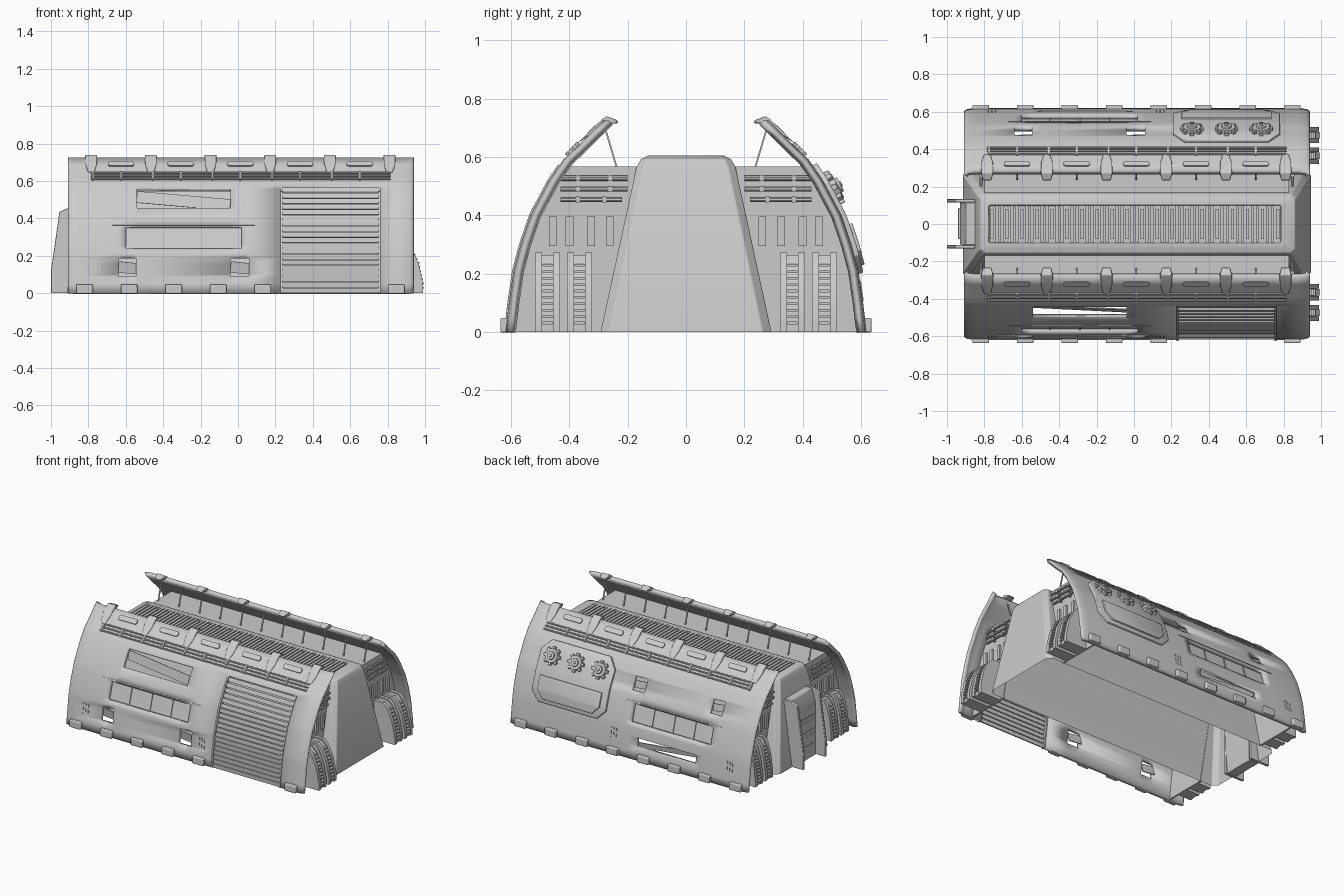
import bpy, bmesh, math
from mathutils import Matrix, Vector

if "Cube" in bpy.data.objects:
    bpy.data.objects.remove(bpy.data.objects["Cube"])

grey = bpy.data.materials.new("plain grey")
grey.use_nodes = True
grey.diffuse_color = (0.6, 0.6, 0.6, 1)
grey.node_tree.nodes["Principled BSDF"].inputs["Base Color"].default_value = (0.6, 0.6, 0.6, 1)

SIDES = ((-1, "front"), (1, "back"))
X0, X1 = -0.91, 0.94            # shell ends
W0, W1 = -0.80, 0.83            # bulkheads
PROFILE = [(0, .62), (.1, .608), (.21, .592), (.3, .568), (.4, .534), (.52, .47),
           (.59, .422), (.647, .363), (.725, .285)]
CLIPS = [-.785 + .319 * i for i in range(6)]


def shell_y(z):
    for (z0, y0), (z1, y1) in zip(PROFILE, PROFILE[1:]):
        if z <= z1:
            return y0 + (y1 - y0) * (z - z0) / (z1 - z0)
    return PROFILE[-1][1]


def normal(z):
    a, b = max(z - .03, 0), min(z + .03, .72)
    return Vector((1, -(shell_y(b) - shell_y(a)) / (b - a))).normalized()


def shell_point(s, x, z, off=0):
    n = normal(z)
    return Vector((x, s * (shell_y(z) + n.x * off), max(0, z + n.y * off)))


def frame(s, x, z, off=0):
    """Local axes on the shell: along, up the curve, outward."""
    n = normal(z)
    m = Matrix(((-s, 0, 0), (0, -s * n.y, s * n.x), (0, n.x, n.y))).to_4x4()
    m.translation = shell_point(s, x, z, off)
    return m


def box(bm, size, loc=(0, 0, 0), m=Matrix()):
    bmesh.ops.create_cube(bm, size=1, matrix=m @ Matrix.Translation(loc) @ Matrix.Diagonal((*size, 1)))


def span(bm, x, y, z):
    box(bm, (x[1] - x[0], y[1] - y[0], z[1] - z[0]), (sum(x) / 2, sum(y) / 2, sum(z) / 2))


def cyl(bm, r1, r2, depth, m=Matrix(), n=20):
    bmesh.ops.create_cone(bm, cap_ends=True, segments=n, radius1=r1, radius2=r2, depth=depth, matrix=m)


def prism(bm, pts, a, b, put):
    """Closed prism; put(u, v, w) places outline point u, v at depth w."""
    lo, hi = ([bm.verts.new(put(u, v, w)) for u, v in pts] for w in (a, b))
    fs = [bm.faces.new(lo), bm.faces.new(hi[::-1])]
    for i in range(len(pts)):
        j = (i + 1) % len(pts)
        fs.append(bm.faces.new((lo[i], hi[i], hi[j], lo[j])))
    bmesh.ops.recalc_face_normals(bm, faces=fs)


def finish(bm, name, bevel=0, solid=0):
    me = bpy.data.meshes.new(name)
    bm.to_mesh(me)
    bm.free()
    me.materials.append(grey)
    ob = bpy.data.objects.new(name, me)
    bpy.context.collection.objects.link(ob)
    if solid:
        mod = ob.modifiers.new("thickness", 'SOLIDIFY')
        mod.thickness, mod.offset = solid, -1
    if bevel:
        mod = ob.modifiers.new("bevel", 'BEVEL')
        mod.width, mod.segments = bevel, 2
    for o in bpy.context.selected_objects:
        o.select_set(False)
    bpy.context.view_layer.objects.active = ob
    ob.select_set(True)
    bpy.ops.object.shade_smooth_by_angle(angle=math.radians(32))


def sheet(bm, s, xs_at, zs, off=0, pull=lambda x: 0, holes=()):
    """Curved sheet following the shell, with rectangular holes left out."""
    rows = [[bm.verts.new(shell_point(s, x, z, off) - Vector((0, s * pull(x), 0))) for x in xs_at(z)] for z in zs]
    for j in range(len(zs) - 1):
        xs, zc = xs_at(zs[j]), (zs[j] + zs[j + 1]) / 2
        for i in range(len(xs) - 1):
            xc = (xs[i] + xs[i + 1]) / 2
            if any(a < xc < b and c < zc < d for a, b, c, d in holes):
                continue
            q = [rows[j][i], rows[j][i + 1], rows[j + 1][i + 1], rows[j + 1][i]]
            bm.faces.new(q if s < 0 else q[::-1])
    bmesh.ops.delete(bm, geom=[v for v in bm.verts if not v.link_faces], context='VERTS')


def end_round(x):
    d = min(x - X0, X1 - x)
    return .02 * (1 - math.sqrt(max(0, 1 - (1 - d / .06) ** 2))) if d < .06 else 0


# Curved shells with their openings
WINDOW = (-.6, .02, .24, .355)
HOLES = {-1: [(.23, .76, 0, .57), WINDOW, (-.54, -.04, .455, .56),
              (-.64, -.545, .09, .19), (-.04, .06, .09, .19)],
         1: [WINDOW, (-.5, -.04, .09, .15), (-.64, -.545, .43, .51), (-.04, .06, .43, .51)]}
for s, side in SIDES:
    xs = {X0, X0 + .006, X0 + .02, X0 + .06, X1 - .06, X1 - .02, X1 - .006, X1}
    zs = {p[0] for p in PROFILE} | {.05, .155, .255, .35, .46, .555, .62, .685}
    for a, b, c, d in HOLES[s]:
        xs |= {a, b}
        zs |= {c, d}
    xs = sorted(xs)
    bm = bmesh.new()
    sheet(bm, s, lambda z: xs, sorted(zs), 0, end_round, HOLES[s])
    finish(bm, side + "_shell", solid=.028)

    # Clips along the top edge, hooked over the rim
    bm = bmesh.new()
    hook = [(.375, .645), (.33, .69), (.288, .73), (.272, .74), (.235, .726), (.233, .716), (.272, .714)]
    for x in CLIPS:
        taper = lambda y, z, w: (x + w * (.55 if z < .66 else .7 if y < .25 else 1), s * y, z)
        prism(bm, hook, -.032, .032, taper)
    finish(bm, side + "_rim_clips", .003)

    # Rounded plates between the clips
    bm = bmesh.new()
    pill = [(-.07, -.008), (-.062, -.017), (.062, -.017), (.07, -.008),
            (.07, .008), (.062, .017), (-.062, .017), (-.07, .008)]
    for a, b in zip(CLIPS, CLIPS[1:]):
        m = frame(s, (a + b) / 2, .69)
        prism(bm, pill, -.004, .008, lambda u, v, w: m @ Vector((u, v, w)))
    finish(bm, side + "_rim_plates")

    # Long pipes with ties
    bm = bmesh.new()
    for z in (.608, .624, .64):
        cyl(bm, .006, .006, 1.6, frame(s, .015, z, .006) @ Matrix.Rotation(math.pi / 2, 4, 'Y'), 8)
    for a, b in zip(CLIPS, CLIPS[1:]):
        for x in (a + .01, (a + b) / 2):
            box(bm, (.012, .06, .014), m=frame(s, x, .624, .004))
    finish(bm, side + "_shell_pipes")

    # Base clips
    bm = bmesh.new()
    for i in range(8):
        x = -.82 + .238 * i
        if s > 0 or i not in (5, 6):
            box(bm, (.088, .045, .05), (x, s * .615, .0225))
    finish(bm, side + "_base_clips", .006)

    # Window panel, bars, brow line and angled slot plates
    bm = bmesh.new()
    box(bm, (.64, .13, .008), m=frame(s, -.29, .295, -.03))
    for x in (-.45, -.29, -.13):
        box(bm, (.006, .12, .008), m=frame(s, x, .295, -.024))
    box(bm, (.76, .006, .008), m=frame(s, -.29, .365))
    for h in HOLES[s]:
        if h != WINDOW and h[1] - h[0] < .52:
            x, z = (h[0] + h[1]) / 2, (h[2] + h[3]) / 2
            tilt = Matrix.Rotation(-s * -.1, 4, 'Z') @ Matrix.Rotation(.3, 4, 'X')
            box(bm, (h[1] - h[0], (h[3] - h[2]) * .6, .006), m=frame(s, x, z, -.03) @ tilt)
    for x in (-.78, -.76, -.74, .12, .14, .16):
        box(bm, (.007, .07, .006), m=frame(s, x, .14))
    finish(bm, side + "_opening_trim")

    # Struts carrying the rim
    bm = bmesh.new()
    prof = [(.272, .69), (.278, .69), (.241, .565), (.235, .565)]
    for i in range(11):
        x = CLIPS[0] + .1595 * i
        prism(bm, prof, x - .004, x + .004, lambda y, z, w: (w, s * y, z))
    finish(bm, side + "_rim_struts")

    # Walkway deck between hull and shell
    bm = bmesh.new()
    edge = shell_y(.567) - .02
    span(bm, (W0, W1), sorted((s * .165, s * edge)), (.559, .567))
    finish(bm, side + "_deck")

# Louvred shutter on the front
bm = bmesh.new()
for i in range(19):
    box(bm, (.53, .028, .008), m=frame(-1, .495, .015 + .03 * i, -.006) @ Matrix.Rotation(.18, 4, 'X'))
for x in (.233, .757):
    for i in range(19):
        box(bm, (.01, .034, .03), m=frame(-1, x, .017 + .03 * i, -.01))
finish(bm, "shutter_slats")

# Instrument panel on the back, with a raised lower plate
for name, x, z, cut, off in (("panel", (.21, .78), (.2, .57), .06, .016),
                             ("panel_plate", (.255, .735), (.225, .365), .05, .026)):
    bm = bmesh.new()

    def panel_xs(z_, x=x, z=z, cut=cut):
        k = max(0, cut - (z_ - z[0]), (cut - (z[1] - z_)) * (name == "panel"))
        return [x[0] + k, x[1] - k]
    zs = sorted({z[0], z[0] + cut, z[1] - cut, z[1]} | {z[0] + (z[1] - z[0]) * i / 8 for i in range(9)})
    sheet(bm, 1, panel_xs, zs, off)
    finish(bm, "instrument_" + name, .004, solid=.02)

# Toothed gauges
bm = bmesh.new()
for x in (.31, .495, .68):
    m = frame(1, x, .485, .022)
    cyl(bm, .05, .046, .03, m, 24)
    cyl(bm, .034, .026, .05, m, 20)
    cyl(bm, .014, .01, .06, m, 12)
    for k in range(8):
        box(bm, (.02, .02, .022), (.052, 0, 0), m @ Matrix.Rotation(k * math.pi / 4, 4, 'Z'))
finish(bm, "gauges", .002)

# Bulkheads closing the space between hull and shells
bm = bmesh.new()
for s, _ in SIDES:
    wall = [(shell_y(z) - .025, z) for z in (0, .1, .21, .3, .4, .52, .567)] + [(.168, .567), (.288, 0)]
    for a in (W0, W1 - .01):
        prism(bm, wall, a, a + .01, lambda y, z, w: (w, s * y, z))
finish(bm, "bulkheads")

# Central hull, open below, tapering upward to a sunken roof channel
bm = bmesh.new()
rings = []
for z, a, b, y, c in ((0, -.915, .945, .293, .03), (.565, -.835, .875, .17, .025), (.592, -.82, .86, .155, .022),
                      (.605, -.79, .83, .13, .02), (.605, -.775, .785, .1, .005), (.592, -.775, .785, .1, .005)):
    rings.append([bm.verts.new((px, py, z)) for px, py in (
        (a + c, -y), (b - c, -y), (b, -y + c), (b, y - c), (b - c, y), (a + c, y), (a, y - c), (a, -y + c))])
bm.faces.new(rings[-1])
for lo, hi in zip(rings, rings[1:]):
    for i in range(8):
        j = (i + 1) % 8
        bm.faces.new((lo[i], lo[j], hi[j], hi[i]))
finish(bm, "central_hull", .006)

# Ribs across the roof channel
bm = bmesh.new()
for i in range(58):
    x = -.769 + .0268 * i
    span(bm, (x, x + .018), (-.1, .1) if i % 3 else (-.08, .08), (.59, .605))
finish(bm, "roof_vent")

# End wall rods, plates and ribbed legs
for e, wall, reach, name in ((1, W1, .16, "left"), (-1, W0, .1, "right")):
    rods, legs = bmesh.new(), bmesh.new()
    for s, _ in SIDES:
        for z, a, b in ((.527, .2, .43), (.49, .2, .43), (.454, .22, .43)):
            m = Matrix.Translation((wall + e * .018, s * (a + b) / 2, z)) @ Matrix.Rotation(math.pi / 2, 4, 'X')
            cyl(rods, .009, .009, b - a, m, 10)
            for y in (a + .06, b - .06):
                box(rods, (.03, .014, .02), (wall + e * .012, s * y, z))
        for y in (.262, .326, .4, .458):
            box(rods, (.016, .026, .1), (wall + e * .006, s * y, .345))
        for y in (.365, .475):
            out = [(0, 0), (1, 0), (1, .05), (.85, .16), (.62, .24), (.4, .272), (0, .272)]
            put = lambda u, z, w: (wall + e * u * reach, s * (y + w), z)
            for w in (-.043, .019):
                prism(legs, out, w, w + .024, put)
            prism(legs, [(u * .94, z * .97) for u, z in out], -.02, .02, put)
            for i in range(10):
                z = .03 + .022 * i
                u = 1 - max(0, z - .05) * 1.45 if z < .16 else .85 - (z - .16) * 2.9
                box(legs, (.02, .034, .009), put(u - .03, z, 0))
    finish(rods, name + "_wall_fittings")
    finish(legs, name + "_ribbed_legs")

# Entrance porch with side buttresses
bm = bmesh.new()
porch = [(-.86, 0), (-.93, 0), (-.93, .36), (-.9, .455), (-.82, .455)]
fin = [(-.85, 0), (-1, 0), (-1, .12), (-.955, .435), (-.91, .455), (-.85, .455)]
prism(bm, porch, -.11, .115, lambda x, z, w: (x, w, z))
for y in (-.13, .115):
    prism(bm, fin, y, y + .018, lambda x, z, w: (x, w, z))
for z in (.1, .2, .3):
    span(bm, (-.94, -.92), (-.08, .085), (z, z + .07))
finish(bm, "entrance_porch", .003)
